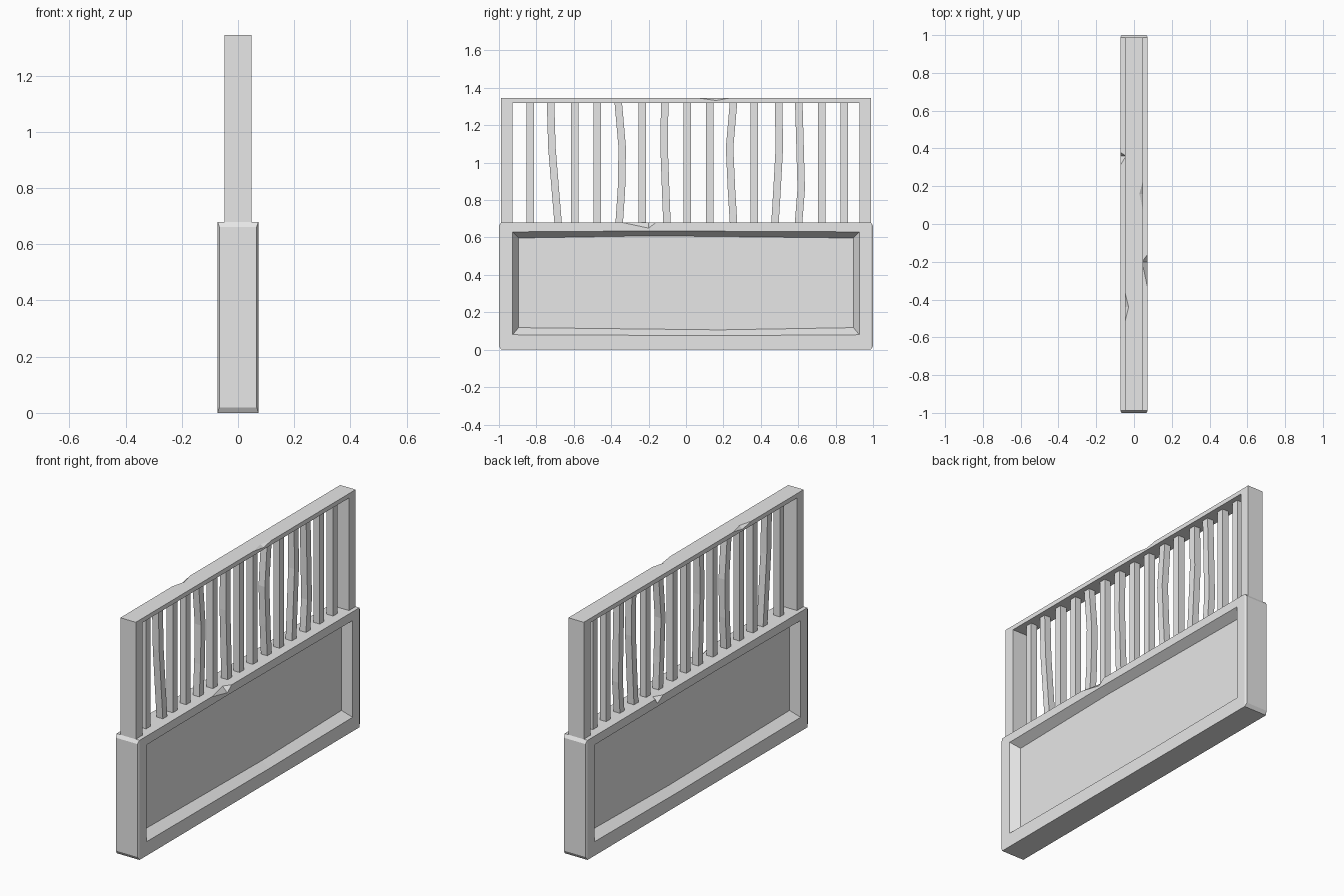
import bpy
import bmesh

cube = bpy.data.objects.get("Cube")
if cube:
    bpy.data.objects.remove(cube, do_unlink=True)

GREY = (0.8, 0.8, 0.8, 1.0)
stone = bpy.data.materials.new("plain grey")
stone.use_nodes = True
stone.diffuse_color = GREY
stone.node_tree.nodes["Principled BSDF"].inputs["Base Color"].default_value = GREY


def finish(name, bm):
    bmesh.ops.recalc_face_normals(bm, faces=bm.faces)
    mesh = bpy.data.meshes.new(name)
    bm.to_mesh(mesh)
    bm.free()
    mesh.materials.append(stone)
    obj = bpy.data.objects.new(name, mesh)
    bpy.context.collection.objects.link(obj)
    return obj


def loft(name, rings):
    """Join rings of matching points into a closed solid."""
    bm = bmesh.new()
    loops = [[bm.verts.new(p) for p in ring] for ring in rings]
    n = len(loops[0])
    for a, b in zip(loops, loops[1:]):
        for i in range(n):
            j = (i + 1) % n
            bm.faces.new((a[i], a[j], b[j], b[i]))
    bm.faces.new(loops[0])
    bm.faces.new(loops[-1])
    return finish(name, bm)


def hull(name, points):
    bm = bmesh.new()
    for p in points:
        bm.verts.new(p)
    bmesh.ops.convex_hull(bm, input=bm.verts)
    return finish(name, bm)


def cut(target, cutter):
    """Carve the cutter out of the target, then discard the cutter."""
    cutter.hide_render = True
    mod = target.modifiers.new("carve", "BOOLEAN")
    mod.operation = "DIFFERENCE"
    mod.solver = "EXACT"
    mod.object = cutter
    bpy.context.view_layer.objects.active = target
    bpy.ops.object.modifier_apply(modifier=mod.name)
    bpy.data.objects.remove(cutter, do_unlink=True)


def chip(target, side, x, z, y0, ym, y1, inward, down):
    """Knock a three-sided chip from a long top edge."""
    cut(target, hull("chip_cutter", [
        (side * x, y0, z), (side * x, y1, z),
        (side * x, ym, z - down), (side * (x - inward), ym, z),
        (side * (x + 0.03), ym, z + 0.03)]))


# Solid lower wall with chamfered ends
W, H = 0.0725, 0.68


def wall_ring(y, x, z0, z1):
    return [(-x, y, z0), (x, y, z0), (x, y, z1), (-x, y, z1)]


wall = loft("lower_wall", [
    wall_ring(-1, W - 0.006, 0.02, H - 0.018), wall_ring(-0.988, W, 0, H),
    wall_ring(0.988, W, 0, H), wall_ring(1, W - 0.006, 0.02, H - 0.018)])


# Sunken panel on both faces, with slightly worn long edges
def panel_ring(x, y, z0, z1, bow, mid):
    return [(x, -y, z0), (x, -mid, z0 - bow), (x, y, z0),
            (x, y, z1), (x, mid, z1 + bow), (x, -y, z1)]


for side in (1, -1):
    slope = 1.6
    top = W + 0.02
    cut(wall, loft("panel_cutter", [
        panel_ring(side * 0.024, 0.895, 0.118, 0.597, 0.012, -0.18),
        panel_ring(side * W, 0.927, 0.08, 0.63, 0.005, -0.18),
        panel_ring(side * top, 0.927, 0.08, 0.63, 0.005, -0.18)]))

chip(wall, 1, W, H, -0.34, -0.2, -0.16, 0.03, 0.03)
chip(wall, -1, W, H, 0.31, 0.36, 0.38, 0.03, 0.03)

# Upper frame: two posts and a thin top rail
T, TOP, RAIL = 0.0485, 1.345, 1.32
outline = [(-0.988, H), (-0.988, TOP), (0.988, TOP), (0.988, H),
           (0.928, H), (0.928, RAIL), (-0.928, RAIL), (-0.928, H)]
frame = loft("upper_frame", [[(x, y, z) for y, z in outline] for x in (-T, T)])
chip(frame, 1, T, TOP, 0.07, 0.16, 0.23, 0.02, 0.013)
chip(frame, -1, T, TOP, -0.52, -0.44, -0.36, 0.02, 0.015)

# Row of square bars, a few of them bent
HEIGHTS = (H, 0.86, 1.08, RAIL)
BENDS = {1: (0.03, 0.015, -0.003, -0.01), 4: (-0.003, 0.009, 0.013, -0.008),
         6: (0.012, 0.005, -0.003, 0), 9: (0.008, -0.003, -0.013, 0.008),
         12: (-0.01, 0.001, 0.013, 0.009), 13: (-0.004, 0.01, 0.004, -0.003)}
BENDS[11] = BENDS.pop(12)
BENDS[12] = BENDS.pop(13)
R = 0.02
for i in range(15):
    y = -0.834 + i * 0.12
    rings = []
    bend = BENDS.get(i)
    for k, z in enumerate(HEIGHTS):
        if bend is None and k in (1, 2):
            continue
        c = y + (bend[k] if bend else 0)
        rings.append([(-R, c - R, z), (R, c - R, z), (R, c + R, z), (-R, c + R, z)])
    loft(f"bar_{i + 1}", rings)
